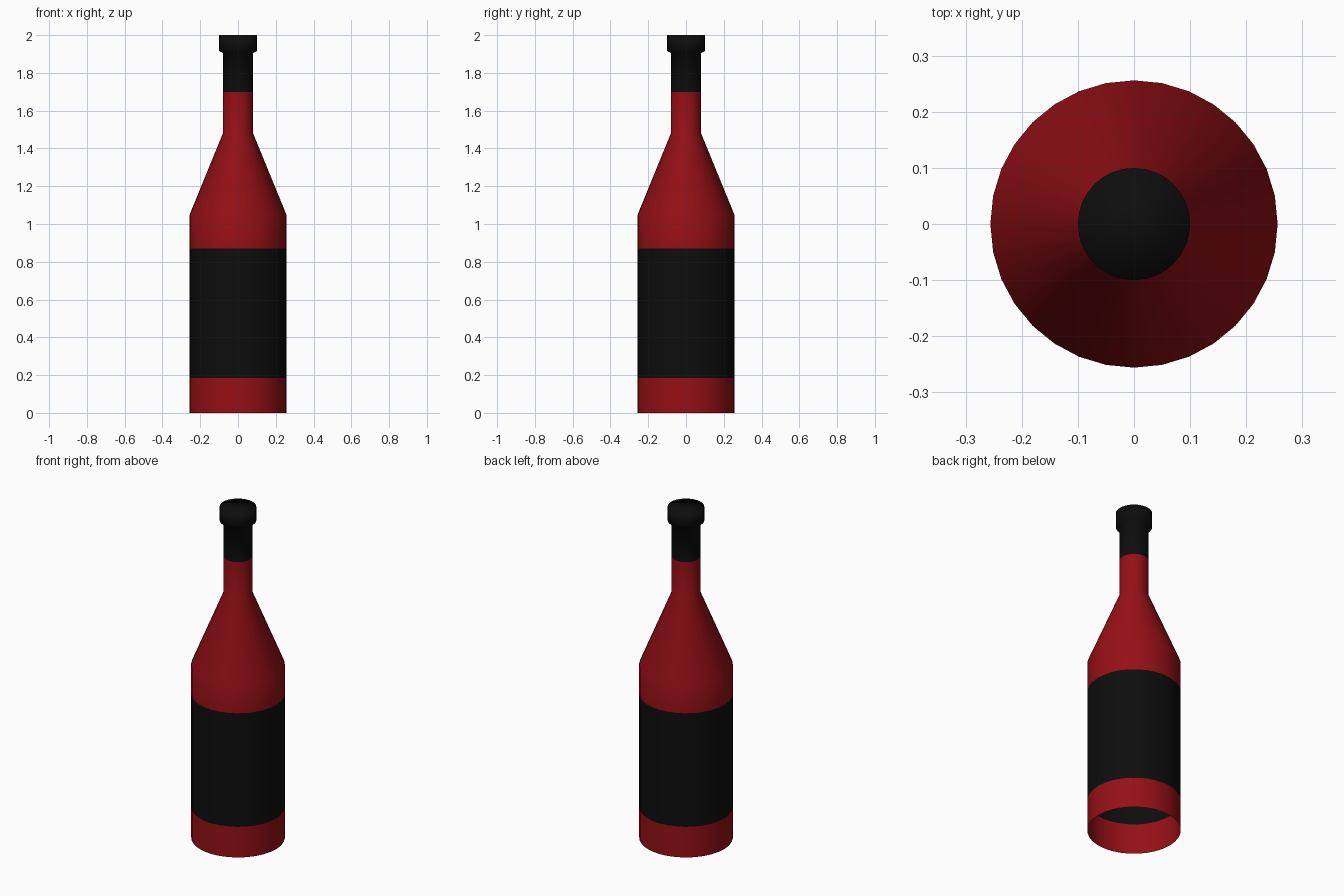
import bpy, bmesh
from math import cos, sin, tau

if "Cube" in bpy.data.objects:
    bpy.data.objects.remove(bpy.data.objects["Cube"])

SIDES = 32


def material(name, rgb):
    mat = bpy.data.materials.new(name)
    mat.diffuse_color = (*rgb, 1)
    mat.use_nodes = True
    mat.node_tree.nodes["Principled BSDF"].inputs["Base Color"].default_value = mat.diffuse_color
    return mat


def lathe(name, profile, mat, close_top=False):
    """Revolve (radius, height) points around z as a single smooth skin."""
    bm = bmesh.new()
    rings = [[bm.verts.new((r * cos(tau * i / SIDES), r * sin(tau * i / SIDES), z))
              for i in range(SIDES)] for r, z in profile]
    for low, high in zip(rings, rings[1:]):
        for i in range(SIDES):
            j = (i + 1) % SIDES
            bm.faces.new((low[i], low[j], high[j], high[i]))
    if close_top:
        bm.faces.new(rings[-1])
    for face in bm.faces:
        face.smooth = True
    mesh = bpy.data.meshes.new(name)
    bm.to_mesh(mesh)
    bm.free()
    mesh.materials.append(mat)
    obj = bpy.data.objects.new(name, mesh)
    bpy.context.collection.objects.link(obj)
    return obj


red = material("red_glass", (0.30, 0.005, 0.008))
black = material("black_wrap", (0.004, 0.004, 0.004))

BODY, NECK, CAP = 0.256, 0.08, 0.10

# Open-bottomed base below the label
lathe("bottle_base", [(BODY, 0), (BODY, 0.185)], red)
# Wrap-around label, flush with the glass
lathe("label", [(BODY, 0.185), (BODY, 0.87)], black)
# Upper body, sloping shoulder and lower neck
lathe("bottle_shoulder", [(BODY, 0.87), (BODY, 1.05), (NECK, 1.48), (NECK, 1.70)], red)
# Foil on the neck and the wider cap
lathe("neck_foil_and_cap",
      [(NECK, 1.70), (NECK, 1.905), (CAP, 1.915), (CAP, 2.0)], black, close_top=True)
